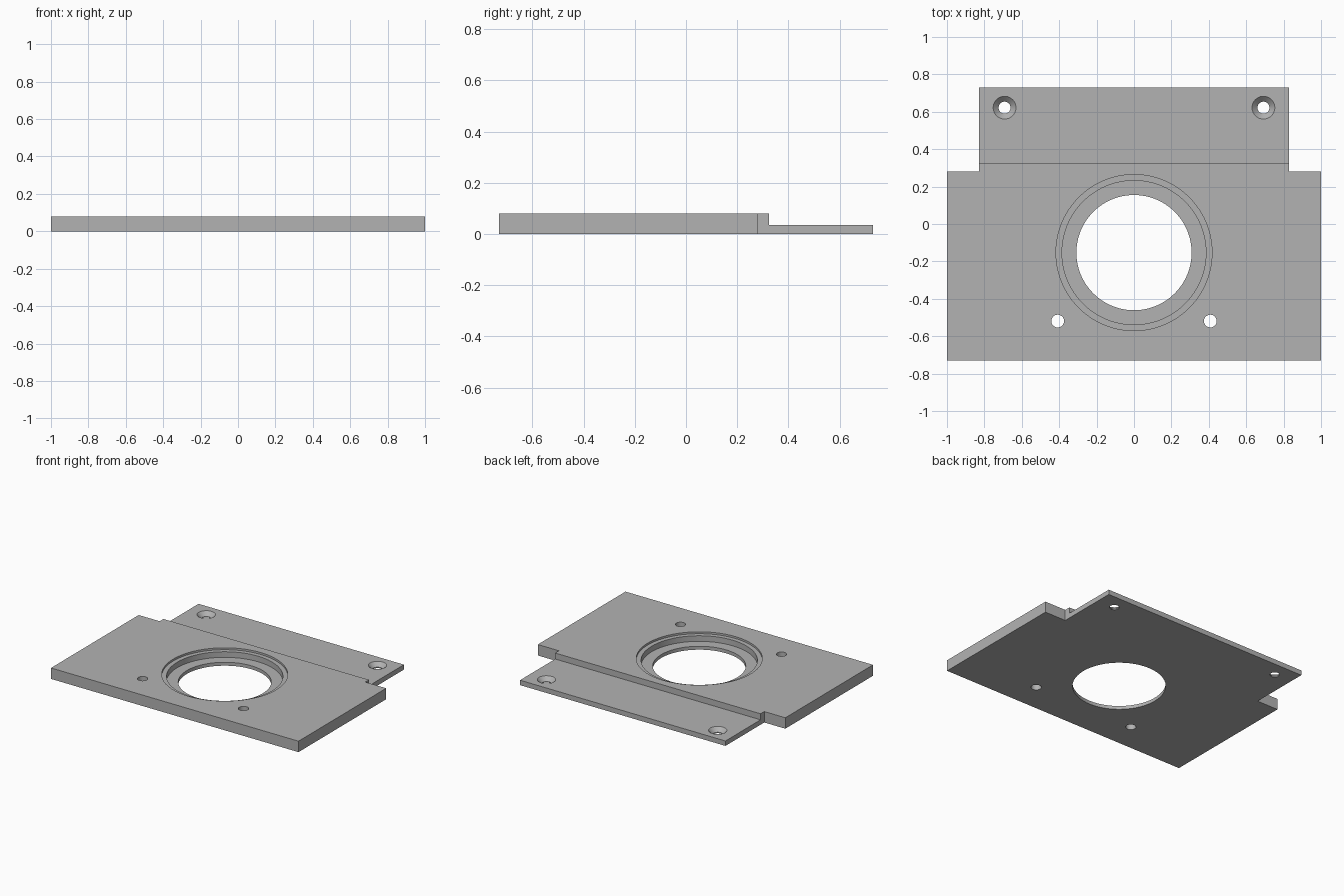
import bpy, bmesh
from math import cos, sin, tau, radians

if "Cube" in bpy.data.objects:
    bpy.data.objects.remove(bpy.data.objects["Cube"], do_unlink=True)

THICK, TAB_THICK = 0.08, 0.036

grey = bpy.data.materials.new("machined grey")
grey.use_nodes = True
colour = (0.45, 0.45, 0.45, 1)
grey.diffuse_color = colour
grey.node_tree.nodes["Principled BSDF"].inputs["Base Color"].default_value = colour


def new_object(name, bm):
    bmesh.ops.recalc_face_normals(bm, faces=bm.faces)
    mesh = bpy.data.meshes.new(name)
    bm.to_mesh(mesh)
    bm.free()
    mesh.materials.append(grey)
    obj = bpy.data.objects.new(name, mesh)
    bpy.context.collection.objects.link(obj)
    return obj


def extrude_outline(name, points, z0, z1):
    bm = bmesh.new()
    face = bm.faces.new([bm.verts.new((x, y, z0)) for x, y in points])
    result = bmesh.ops.extrude_face_region(bm, geom=[face])
    verts = [v for v in result["geom"] if isinstance(v, bmesh.types.BMVert)]
    bmesh.ops.translate(bm, vec=(0, 0, z1 - z0), verts=verts)
    return new_object(name, bm)


def turned_cutter(name, x, y, profile, sides):
    """Closed solid turned about a vertical axis from (radius, z) points."""
    bm = bmesh.new()
    rings = [[bm.verts.new((x + r * cos(tau * i / sides), y + r * sin(tau * i / sides), z))
              for i in range(sides)] for r, z in profile]
    for low, high in zip(rings, rings[1:]):
        for i in range(sides):
            j = (i + 1) % sides
            bm.faces.new((low[i], low[j], high[j], high[i]))
    bm.faces.new(rings[0])
    bm.faces.new(rings[-1])
    return new_object(name, bm)


# Plate outline with a narrower tab at the back
right_side = [(1, -0.73), (1, 0.282), (0.83, 0.282), (0.83, 0.73)]
outline = right_side + [(-x, y) for x, y in reversed(right_side)]
plate = extrude_outline("mounting_plate", outline, 0, THICK)

# Step that thins the tab
cutters = [extrude_outline("tab_step_cutter",
                           [(-0.9, 0.325), (0.9, 0.325), (0.9, 0.8), (-0.9, 0.8)],
                           TAB_THICK, 0.2)]

# Central bore with a deep seat and a shallow rim ledge
bore = [(0.308, -0.1), (0.308, 0.025), (0.385, 0.025),
        (0.385, 0.066), (0.417, 0.066), (0.417, 0.2)]
cutters.append(turned_cutter("bore_cutter", 0, -0.153, bore, 96))

# Mirrored pairs: countersunk tab holes and plain front holes
countersink = [(0.032, -0.1), (0.032, 0.007), (0.061, TAB_THICK), (0.061, 0.2)]
plain = [(0.034, -0.1), (0.034, 0.2)]
for side, x in (("left", 1), ("right", -1)):
    cutters.append(turned_cutter(side + "_countersink_cutter", x * 0.692, 0.622, countersink, 48))
    cutters.append(turned_cutter(side + "_hole_cutter", x * 0.408, -0.519, plain, 48))

# Cut everything out of the plate
bpy.ops.object.select_all(action="DESELECT")
bpy.context.view_layer.objects.active = plate
plate.select_set(True)
for cutter in cutters:
    cutter.hide_render = True
    mod = plate.modifiers.new(cutter.name, "BOOLEAN")
    mod.operation, mod.solver, mod.object = "DIFFERENCE", "EXACT", cutter
    bpy.ops.object.modifier_apply(modifier=mod.name)
    bpy.data.objects.remove(cutter, do_unlink=True)

bpy.ops.object.shade_smooth_by_angle(angle=radians(30))
